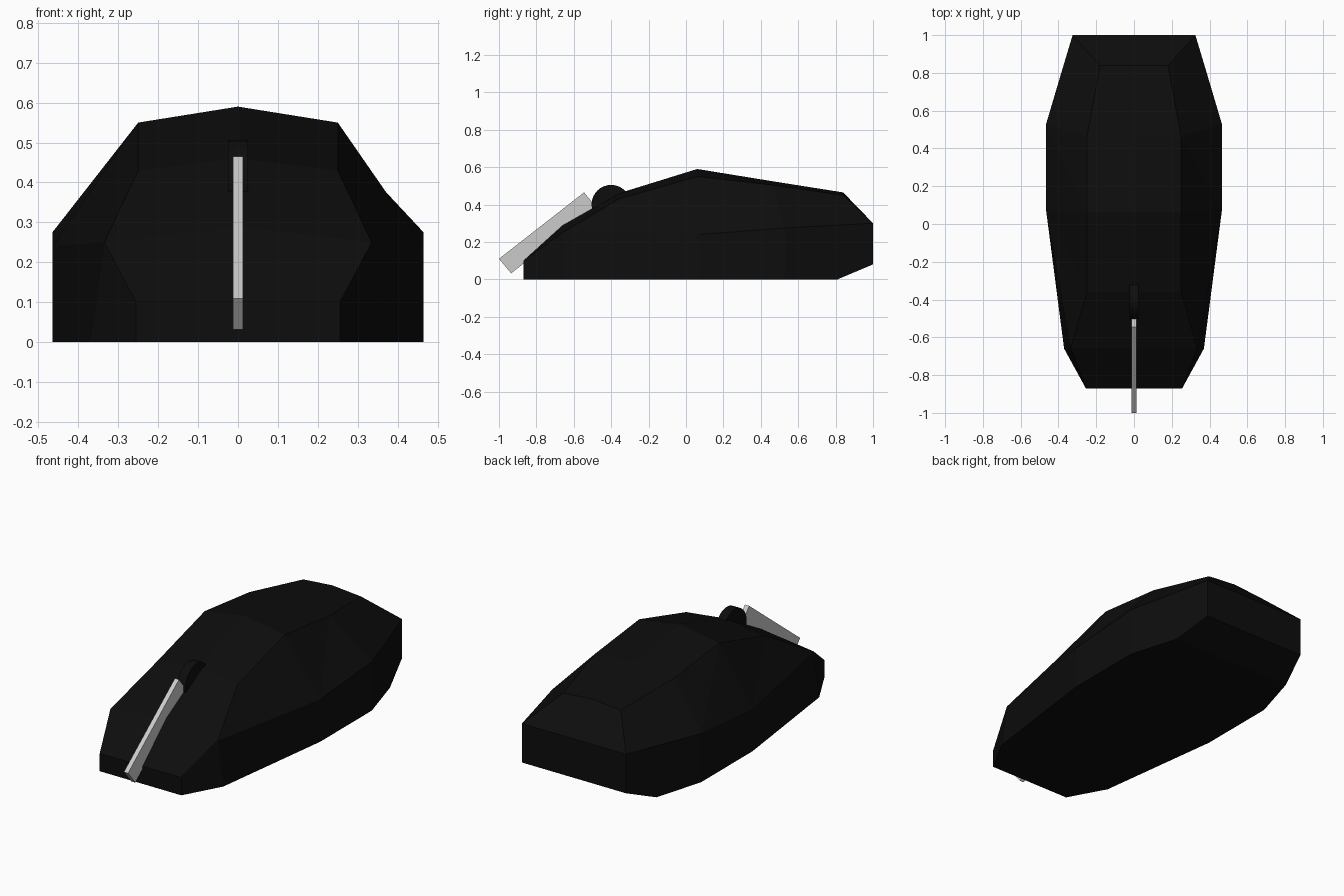
import bpy, bmesh, math
from mathutils import Vector

if "Cube" in bpy.data.objects:
    bpy.data.objects.remove(bpy.data.objects["Cube"])

black = bpy.data.materials.new("black_plastic")
black.diffuse_color = (0.004, 0.004, 0.004, 1)
black.use_nodes = True
black.node_tree.nodes["Principled BSDF"].inputs["Base Color"].default_value = black.diffuse_color

# Half-body key points: c = centre ridge, s = shoulder, e = side edge, b = base
P = {
    "c0": (0, -.87, .10), "c1": (0, -.66, .29), "c2": (0, -.36, .46),
    "c3": (0, .06, .59), "c4": (0, .46, .525), "c5": (0, .84, .465), "c6": (0, 1, .30),
    "s2": (.25, -.36, .43), "s3": (.25, .06, .55), "s4": (.25, .46, .505), "s5": (.18, .84, .45),
    "e0": (.255, -.87, .10), "e1": (.335, -.66, .25), "e3": (.465, .07, .24),
    "e4": (.465, .53, .275), "e6": (.325, 1, .30),
    "b0": (.255, -.87, 0), "b1": (.37, -.66, 0), "b3": (.465, .07, 0), "b4": (.465, .53, 0),
    "b5": (.382, .81, 0), "b6": (.325, 1, .08),
    "m0": (0, -.87, 0), "m1": (0, -.66, 0), "m3": (0, .07, 0), "m4": (0, .53, 0),
    "m5": (0, .81, 0), "m6": (0, 1, .08),
}
FACES = """m0 b0 e0 c0|c0 e0 e1 c1|c1 e1 s2 c2|c2 s2 s3 c3|c3 s3 s4 c4|c4 s4 s5 c5|c5 s5 e6 c6|
c6 e6 b6 m6|b0 b1 e1 e0|b1 b3 e3 e1|e1 e3 s2|s2 e3 s3|b3 b4 e4 e3|b4 b5 b6 e6 e4|e4 e6 s5 s4|
m0 m1 b1 b0|m1 m3 b3 b1|m3 m4 b4 b3|m4 m5 b5 b4|m5 m6 b6 b5"""
# The twisted flank panel is split differently on each side
FLANK = {1: "e3 e4 s4|e3 s4 s3", -1: "e3 e4 s3|e4 s4 s3"}


def finish(name, bm, mat=None):
    bmesh.ops.recalc_face_normals(bm, faces=bm.faces)
    mesh = bpy.data.meshes.new(name)
    bm.to_mesh(mesh)
    bm.free()
    ob = bpy.data.objects.new(name, mesh)
    bpy.context.collection.objects.link(ob)
    if mat:
        mesh.materials.append(mat)
    return ob


# Faceted mouse body, both halves welded along the centre
bm = bmesh.new()
for side in (1, -1):
    v = {k: bm.verts.new((side * x, y, z)) for k, (x, y, z) in P.items()}
    for f in (FACES + "|" + FLANK[side]).replace("\n", "").split("|"):
        bm.faces.new([v[k] for k in f.split()])
bmesh.ops.remove_doubles(bm, verts=bm.verts, dist=1e-4)
finish("mouse_body", bm, black)

# Scroll wheel
bpy.ops.mesh.primitive_cylinder_add(vertices=32, radius=.105, depth=.05,
                                    location=(0, -.40, .40), rotation=(0, math.pi / 2, 0))
wheel = bpy.context.object
wheel.name = "scroll_wheel"
wheel.data.materials.append(black)
bpy.ops.object.shade_smooth_by_angle()

# Slanted flat strip between the buttons
bm = bmesh.new()
profile = [(-1, .11), (-.935, .032), (-.482, .388), (-.545, .465)]
face = bm.faces.new([bm.verts.new((-.013, y, z)) for y, z in profile])
ext = bmesh.ops.extrude_face_region(bm, geom=[face])["geom"]
bmesh.ops.translate(bm, vec=Vector((.026, 0, 0)),
                    verts=[g for g in ext if isinstance(g, bmesh.types.BMVert)])
finish("front_strip", bm)
